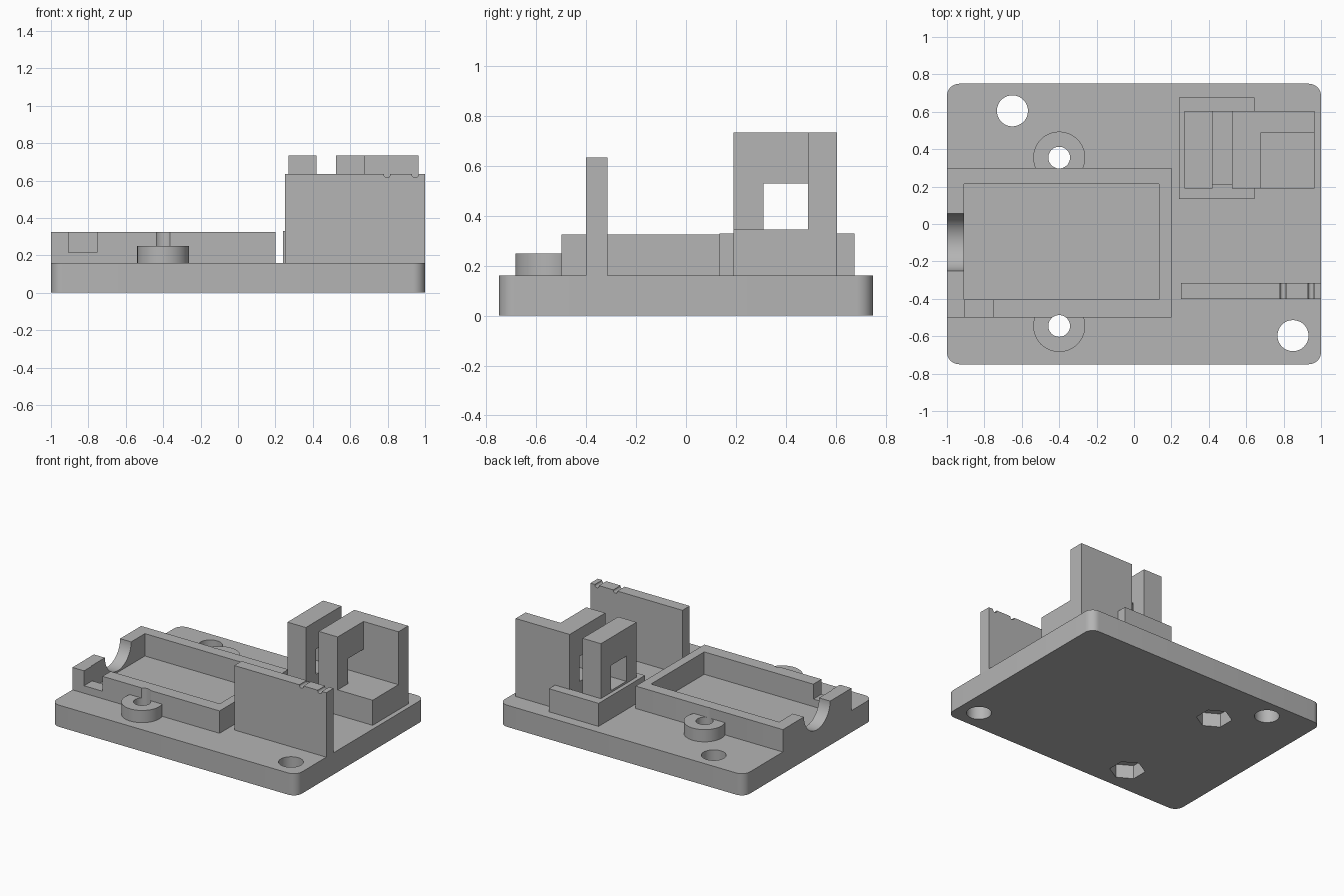
import bpy, bmesh, math
from mathutils import Matrix

cube = bpy.data.objects.get("Cube")
if cube:
    bpy.data.objects.remove(cube, do_unlink=True)

GREY = (0.46, 0.46, 0.46, 1)
mat = bpy.data.materials.new("plain grey")
mat.use_nodes = True
mat.diffuse_color = GREY
mat.node_tree.nodes["Principled BSDF"].inputs["Base Color"].default_value = GREY

BASE_TOP = 0.16
TRAY_TOP = 0.325


def add_object(name, bm):
    me = bpy.data.meshes.new(name)
    bmesh.ops.recalc_face_normals(bm, faces=bm.faces)
    bm.to_mesh(me)
    bm.free()
    me.materials.append(mat)
    ob = bpy.data.objects.new(name, me)
    bpy.context.scene.collection.objects.link(ob)
    return ob


def box(name, x, y, z, corner=0):
    """Box from (min, max) ranges, with optional rounded vertical edges."""
    bm = bmesh.new()
    size = [b - a for a, b in (x, y, z)]
    mid = [(a + b) / 2 for a, b in (x, y, z)]
    bmesh.ops.create_cube(bm, size=1, matrix=Matrix.Translation(mid) @ Matrix.Diagonal((*size, 1)))
    if corner:
        edges = [e for e in bm.edges if abs(e.verts[0].co.z - e.verts[1].co.z) > 0.01]
        bmesh.ops.bevel(bm, geom=edges, offset=corner, segments=8, profile=0.5, affect='EDGES')
    return add_object(name, bm)


def cylinder(name, centre, radius, depth, sides=48, axis='Z', turn=0):
    bm = bmesh.new()
    tilt = Matrix.Rotation(math.pi / 2, 4, axis) if axis != 'Z' else Matrix.Identity(4)
    m = Matrix.Translation(centre) @ tilt @ Matrix.Rotation(turn, 4, 'Z')
    bmesh.ops.create_cone(bm, cap_ends=True, segments=sides, radius1=radius,
                          radius2=radius, depth=depth, matrix=m)
    return add_object(name, bm)


def select(ob):
    bpy.ops.object.select_all(action='DESELECT')
    ob.select_set(True)
    bpy.context.view_layer.objects.active = ob


def combine(ob, others, operation='DIFFERENCE'):
    """Apply booleans and remove the helper solids."""
    select(ob)
    for other in others:
        mod = ob.modifiers.new("cut", 'BOOLEAN')
        mod.operation = operation
        mod.solver = 'EXACT'
        mod.object = other
        bpy.ops.object.modifier_apply(modifier=mod.name)
        bpy.data.objects.remove(other, do_unlink=True)


def smooth(ob):
    select(ob)
    bpy.ops.object.shade_smooth_by_angle(angle=math.radians(30))


BOSSES = {"back": (-0.4, 0.355), "front": (-0.4, -0.545)}


def screw_holes():
    return [cylinder("hole_cutter", (x, y, 0.3), 0.058, 1) for x, y in BOSSES.values()]


# Base plate with mounting holes, screw holes and hexagonal nut pockets
base = box("base_plate", (-1, 1), (-0.75, 0.75), (0, BASE_TOP), corner=0.065)
cutters = screw_holes()
for x, y in ((-0.65, 0.605), (0.85, -0.597)):
    cutters.append(cylinder("mount_cutter", (x, y, 0), 0.083, 1))
for x, y in BOSSES.values():
    cutters.append(cylinder("nut_cutter", (x, y, 0), 0.12, 0.2, sides=6))
combine(base, cutters)
smooth(base)

# Screw bosses
for side, (x, y) in BOSSES.items():
    boss = cylinder(side + "_screw_boss", (x, y, BASE_TOP + 0.045), 0.139, 0.09)
    combine(boss, screw_holes())
    smooth(boss)

# Open tray with a cable saddle in the end wall and a notch in the front wall
tray = box("tray_walls", (-1, 0.2), (-0.5, 0.3), (BASE_TOP, TRAY_TOP))
combine(tray, [
    box("cavity_cutter", (-0.91, 0.135), (-0.405, 0.215), (0, 1)),
    box("notch_cutter", (-0.905, -0.755), (-0.6, -0.38), (0.215, 1)),
    cylinder("saddle_cutter", (-1, -0.0975, TRAY_TOP), 0.1525, 0.3, axis='Y'),
] + screw_holes())
smooth(tray)

# Upright panel with two wire grooves along its top edge
panel = box("upright_panel", (0.25, 1), (-0.4, -0.315), (BASE_TOP, 0.635))
combine(panel, [cylinder("groove_cutter", (x, -0.36, 0.632), 0.017, 0.4, sides=24, axis='X')
                for x in (0.797, 0.947)])
smooth(panel)

# Bracket: foot block, two uprights, back wall and low ledge
DEPTH = (0.19, 0.605)
WINDOW = ((0.31, 0.49), (0.345, 0.53))
foot = box("bracket_foot", (0.24, 0.645), (0.135, 0.675), (BASE_TOP, 0.33))
combine(foot, [box("slot_cutter", (0.42, 0.525), (0.21, 0.6), (0.24, 1))])

outer = box("bracket_right_upright", (0.27, 0.42), DEPTH, (0.24, 0.735))
combine(outer, [box("window_cutter", (0, 1), *WINDOW)])

holder = box("bracket_left_upright", (0.525, 0.965), DEPTH, (BASE_TOP, 0.735))
combine(holder, [
    box("ledge_cutter", (0.68, 1.1), (0, 0.49), (0.345, 1)),
    box("window_cutter", (0.4, 0.75), *WINDOW),
])
